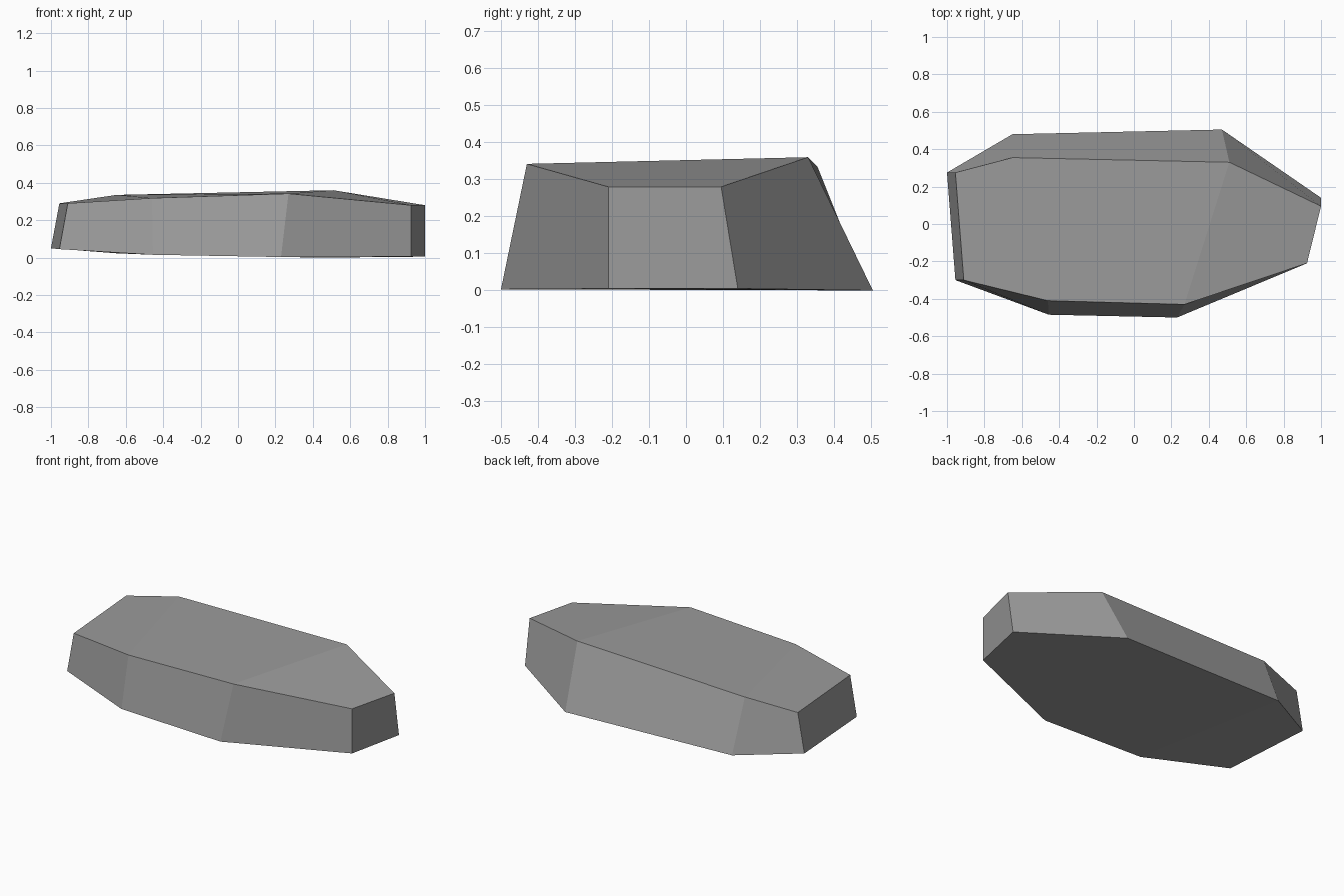
import bpy
import bmesh

cube = bpy.data.objects.get("Cube")
if cube:
    bpy.data.objects.remove(cube, do_unlink=True)

# Plain stone colour
stone = bpy.data.materials.new("stone_grey")
stone.use_nodes = True
colour = (0.33, 0.33, 0.33, 1)
stone.diffuse_color = colour
stone.node_tree.nodes["Principled BSDF"].inputs["Base Color"].default_value = colour

# Outlines, in the same order: left back corner, along the back, round to the front
base_outline = [(-1, .275, .05), (-.65, .48, .023), (.47, .505, 0), (1, .14, .005),
                (.925, -.21, .005), (.23, -.5, .003), (-.455, -.485, .015), (-.955, -.3, .045)]
top_outline = [(-.955, .275, .29), (-.65, .355, .335), (.51, .33, .36), (1, .095, .28),
               (.925, -.21, .28), (.27, -.43, .342), (-.46, -.41, .318), (-.91, -.3, .29)]

bm = bmesh.new()
base = [bm.verts.new(p) for p in base_outline]
top = [bm.verts.new(p) for p in top_outline]
count = len(base)

# Sloping sides
for i in range(count):
    j = (i + 1) % count
    bm.faces.new((base[i], base[j], top[j], top[i]))

# Top and underside, each creased across into three facets
for ring in (base, top):
    for corners in ((0, 1, 6, 7), (1, 2, 5, 6), (2, 3, 4, 5)):
        bm.faces.new([ring[k] for k in corners])

bmesh.ops.recalc_face_normals(bm, faces=bm.faces)
mesh = bpy.data.meshes.new("flat_rock")
bm.to_mesh(mesh)
bm.free()
mesh.materials.append(stone)
rock = bpy.data.objects.new("flat_rock", mesh)
bpy.context.collection.objects.link(rock)
